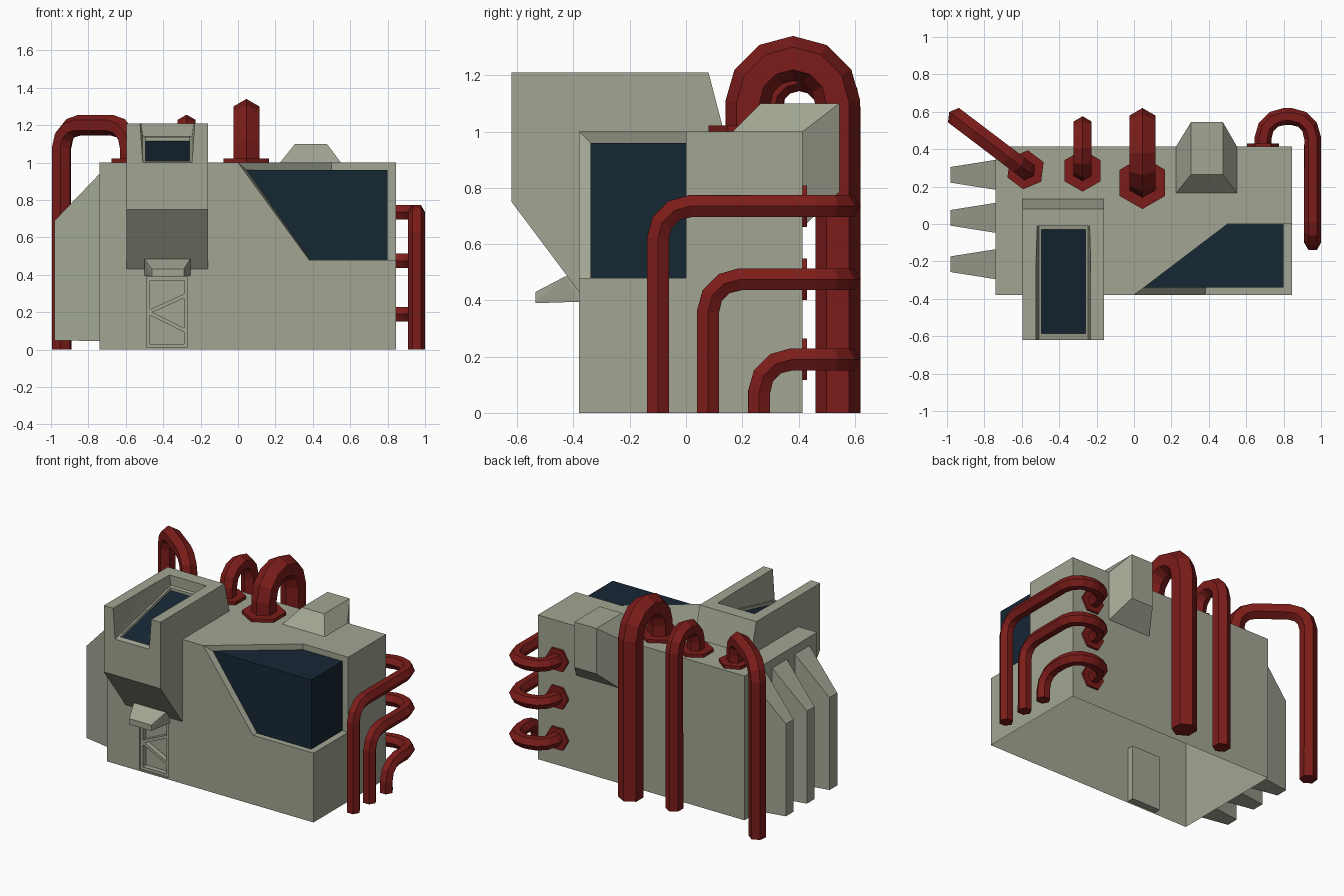
import bpy, bmesh, math
from mathutils import Vector

if "Cube" in bpy.data.objects:
    bpy.data.objects.remove(bpy.data.objects["Cube"])


def material(name, rgb):
    m = bpy.data.materials.new(name)
    m.diffuse_color = (*rgb, 1)
    m.use_nodes = True
    m.node_tree.nodes["Principled BSDF"].inputs["Base Color"].default_value = m.diffuse_color
    return m


GREY = material("hull_grey", (0.36, 0.38, 0.29))
RED = material("pipe_red", (0.2, 0.012, 0.01))
GLASS = material("dark_glass", (0.008, 0.02, 0.034))


def finish(name, bm, *mats):
    bmesh.ops.recalc_face_normals(bm, faces=bm.faces[:])
    me = bpy.data.meshes.new(name)
    bm.to_mesh(me)
    bm.free()
    for m in mats:
        me.materials.append(m)
    ob = bpy.data.objects.new(name, me)
    bpy.context.collection.objects.link(ob)
    return ob


def hull(name, pts, mat=GREY):
    bm = bmesh.new()
    vs = [bm.verts.new(p) for p in pts]
    res = bmesh.ops.convex_hull(bm, input=vs)
    junk = {v for v in res["geom_interior"] + res["geom_unused"] if isinstance(v, bmesh.types.BMVert)}
    bmesh.ops.delete(bm, geom=list(junk), context="VERTS")
    bmesh.ops.dissolve_limit(bm, angle_limit=0.01, verts=bm.verts[:], edges=bm.edges[:])
    return finish(name, bm, mat)


def sweep(name, path, r, u):
    """Six-sided tube along a path; u points at one corner of the section."""
    path = [Vector(p) for p in path]
    bm = bmesh.new()
    u, prev, rings = Vector(u), None, []
    for i, p in enumerate(path):
        a = path[max(i - 1, 0)]
        b = path[min(i + 1, len(path) - 1)]
        t = ((p - a).normalized() + (b - p).normalized()).normalized()
        if prev:
            u = prev.rotation_difference(t) @ u
        prev, w = t, t.cross(u)
        rings.append([bm.verts.new(p + r * (math.cos(k * math.pi / 3) * u + math.sin(k * math.pi / 3) * w))
                      for k in range(6)])
    for r0, r1 in zip(rings, rings[1:]):
        for k in range(6):
            bm.faces.new((r0[k], r0[(k + 1) % 6], r1[(k + 1) % 6], r1[k]))
    bm.faces.new(rings[0])
    bm.faces.new(rings[-1])
    return finish(name, bm, RED)


def rounded(pts, R):
    """Replace each right-angle corner by a three-segment arc."""
    pts = [Vector(p) for p in pts]
    out = [pts[0]]
    for a, p, b in zip(pts, pts[1:], pts[2:]):
        d0, d1 = (p - a).normalized(), (b - p).normalized()
        c = p - d0 * R + d1 * R
        for k in range(4):
            th = k * math.pi / 6
            q = c + R * (d0 * math.sin(th) - d1 * math.cos(th))
            if (q - out[-1]).length > 1e-3:
                out.append(q)
    return out + [pts[-1]]


# Main body: open underneath, wraparound corner window, ladder recess
L, Rt, F, B = -0.74, 0.845, -0.38, 0.415
l0, l1, lz, ly = -0.49, -0.27, 0.39, -0.335
V = [(L, F, 0), (Rt, F, 0), (Rt, B, 0), (L, B, 0),
     (L, F, 1), (0, F, 1), (.5, 0, 1), (Rt, 0, 1), (Rt, B, 1), (L, B, 1),
     (.38, F, .48), (Rt, F, .48), (Rt, 0, .48),
     (.045, -.34, .96), (.385, -.34, .48), (.8, -.34, .48), (.8, 0, .48),
     (.8, 0, .96), (.5, 0, .96), (.8, -.34, .96),
     (l0, F, .01), (l0, F, lz), (l1, F, lz), (l1, F, .01),
     (l0, ly, .01), (l0, ly, lz), (l1, ly, lz), (l1, ly, .01)]
grey_faces = [(0, 20, 21, 4), (0, 1, 23, 20), (21, 22, 5, 4), (22, 23, 1, 11, 10, 5),
              (0, 4, 9, 3), (3, 9, 8, 2), (4, 5, 6, 7, 8, 9), (1, 2, 8, 7, 12, 11),
              (10, 11, 12, 16, 15, 14), (6, 18, 17, 16, 12, 7), (5, 10, 14, 13), (5, 13, 18, 6),
              (24, 25, 26, 27), (20, 21, 25, 24), (21, 22, 26, 25), (22, 23, 27, 26), (23, 20, 24, 27)]
glass_faces = [(13, 14, 15, 19), (13, 19, 17, 18), (15, 16, 17, 19)]
bm = bmesh.new()
vs = [bm.verts.new(p) for p in V]
for mi, group in enumerate((grey_faces, glass_faces)):
    for f in group:
        bm.faces.new([vs[i] for i in f]).material_index = mi
finish("main_body", bm, GREY, GLASS)

# Ladder bars inside the recess, as segments in x and z
bars = [((-.48, .01), (-.48, .39)), ((-.28, .01), (-.28, .39)), ((-.48, .38), (-.28, .38)),
        ((-.48, .02), (-.28, .02)), ((-.48, .2), (-.28, .29)), ((-.48, .2), (-.28, .1))]
for a, b in bars:
    a, b = Vector(a), Vector(b)
    n = (b - a).normalized().orthogonal() * 0.01
    hull("ladder_bar", [(q.x, y, q.y) for q in (a + n, a - n, b + n, b - n) for y in (-.37, ly)])

# Overhanging tower on the front and roof
x0, x1 = -0.595, -0.16
prof = [(-.62, 1.21), (.08, 1.21), (.135, 1.0), (F, 1.0), (F, .43), (-.62, .75)]
bm = bmesh.new()
face = bm.faces.new([bm.verts.new((x0, y, z)) for y, z in prof])
ext = bmesh.ops.extrude_face_region(bm, geom=[face])
bmesh.ops.translate(bm, vec=(x1 - x0, 0, 0), verts=[v for v in ext["geom"] if isinstance(v, bmesh.types.BMVert)])
tower = finish("tower", bm, GREY)


def floor(y):
    return 1.0 + 0.23 * (y + 0.62)


# Open channel and the shallow pocket for its sloping window
channel = hull("channel_cutter",
               [(x, y, 1.3) for x in (-.53, -.225) for y in (-.66, -.01)] +
               [(x, y, floor(y)) for x in (-.508, -.247) for y in (-.66, -.01)])


def sloped_slab(name, top, bottom, mat):
    return hull(name, [(x, y, floor(y) + d) for x in (-.495, -.26) for y in (-.585, -.03)
                       for d in (top, bottom)], mat)


pocket = sloped_slab("pocket_cutter", 0.03, -0.025, GREY)
for cutter in (channel, pocket):
    mod = tower.modifiers.new("cut", "BOOLEAN")
    mod.object, mod.operation, mod.solver = cutter, "DIFFERENCE", "EXACT"
    cutter.hide_render = True
    cutter.hide_set(True)
sloped_slab("tower_window", -0.02, -0.03, GLASS)

# Small hood above the ladder
hull("ladder_hood", [(x, y, z) for x in (-.5, -.255) for y, z in ((-.43, .485), (F, .485), (F, .395))] +
     [(x, -.535, z) for x in (-.46, -.29) for z in (.43, .39)])

# Tapered fins on the left side
for yc in (.263, .033, -.215):
    hull("side_fin", [(L, yc + s * .08, z) for s in (-1, 1) for z in (.045, .94)] +
         [(-.98, yc + s * .042, z) for s in (-1, 1) for z in (.05, .69)])

# Chamfered vent over the back top edge
hull("roof_vent", [(x, y, z) for x in (.225, .55) for y, z in ((.165, 1), (B, 1), (B, .66))] +
     [(x, y, z) for x in (.305, .475) for y, z in ((.265, 1.1), (.545, 1.1), (.545, .785))])

# Roof pipes: start, end, centre height of the top, bend radius, tube radius, flange radius
for s, e, top, R, r, fr in (((.045, .22), (.045, .54), 1.26, .16, .08, .14),
                            ((-.275, .285), (-.275, .52), 1.2, .1175, .056, .112),
                            ((-.58, .29), (-.943, .565), 1.2, .12, .056, .105)):
    u = (Vector((*e, 0)) - Vector((*s, 0))).normalized()
    sweep("roof_pipe", rounded([(*s, 1), (*s, top), (*e, top), (*e, 0)], R), r, u)
    sweep("roof_pipe_flange", [(*s, 1), (*s, 1.022)], fr, u)

# Side pipes: from the back wall around the right side and down to the ground
for z, y in ((.735, -.1), (.475, .078), (.19, .26)):
    sweep("side_pipe", rounded([(.69, B, z), (.69, .575, z), (.955, .575, z), (.955, y, z), (.955, y, 0)], .115),
          .045, (1, 0, 0))
    sweep("side_pipe_flange", [(.69, B, z), (.69, B + .015, z)], .085, (1, 0, 0))
